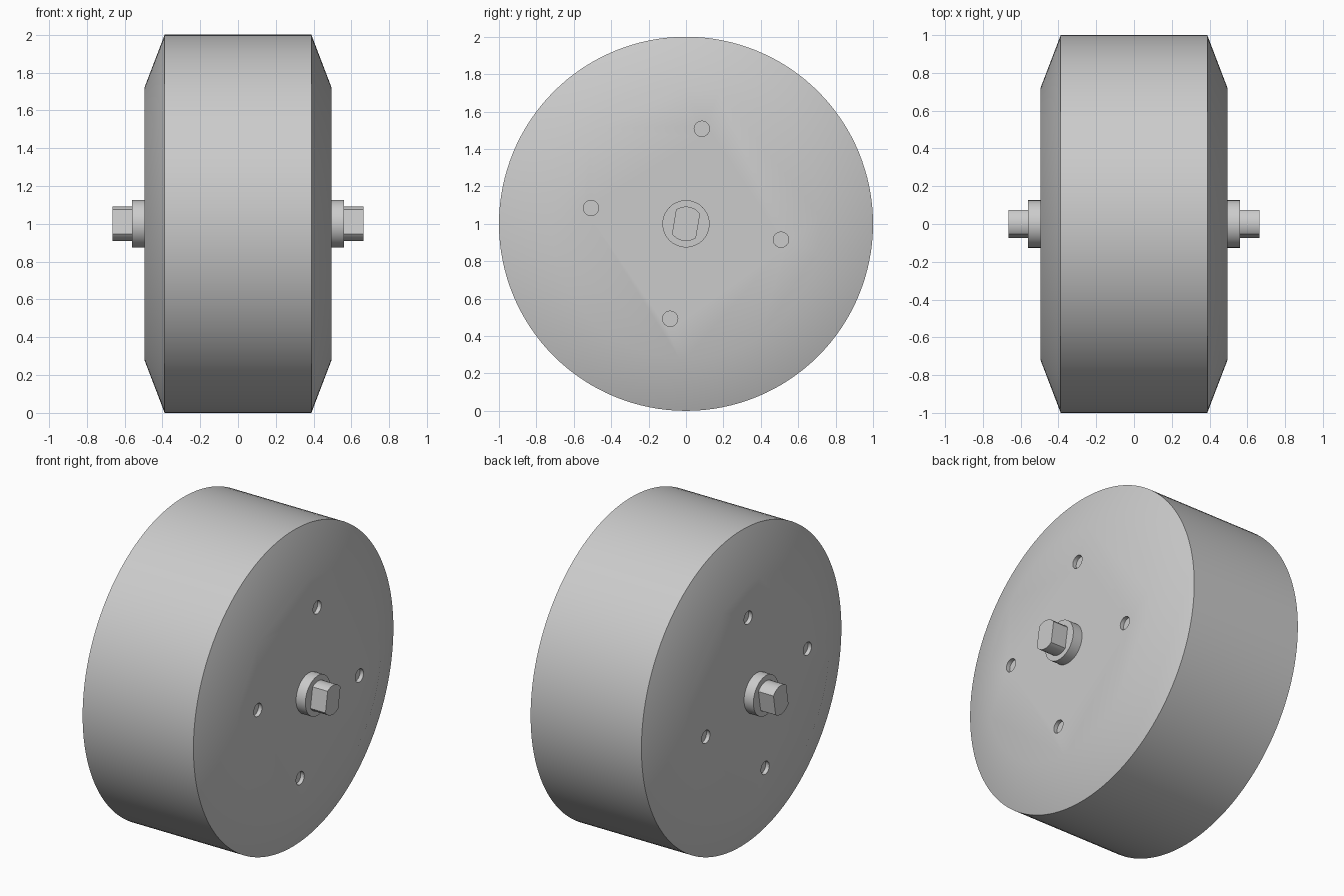
import bpy
import bmesh
from math import sin, cos, pi, asin, acos, radians

if "Cube" in bpy.data.objects:
    bpy.data.objects.remove(bpy.data.objects["Cube"], do_unlink=True)

TILT = radians(9.5)   # turn of the bolt holes and axle flats about the axle
HUB_Z = 1.0

metal = bpy.data.materials.new("plain_grey")
metal.use_nodes = True
GREY = (0.6, 0.6, 0.6, 1)
metal.diffuse_color = GREY
metal.node_tree.nodes["Principled BSDF"].inputs["Base Color"].default_value = GREY


def circle(radius, sides, y=0, z=0):
    return [(y + radius * sin(2 * pi * i / sides), z + radius * cos(2 * pi * i / sides))
            for i in range(sides)]


def double_d(radius, half_width, steps=14):
    """Circle with two parallel flats, turned by TILT."""
    reach = asin(half_width / radius)
    points = []
    for start in (0, pi):
        for i in range(steps + 1):
            a = start + TILT - reach + 2 * reach * i / steps
            points.append((radius * sin(a), radius * cos(a)))
    return points


def add_rings(bm, rings):
    """Skin a closed solid along x through (x, section) rings."""
    loops = [[bm.verts.new((x, y, z + HUB_Z)) for y, z in section] for x, section in rings]
    for a, b in zip(loops, loops[1:]):
        for i in range(len(a)):
            bm.faces.new((a[i - 1], a[i], b[i], b[i - 1]))
    bm.faces.new(loops[0])
    bm.faces.new(loops[-1][::-1])


def make_object(name, solids):
    bm = bmesh.new()
    for rings in solids:
        add_rings(bm, rings)
    bmesh.ops.recalc_face_normals(bm, faces=bm.faces)
    mesh = bpy.data.meshes.new(name)
    bm.to_mesh(mesh)
    bm.free()
    mesh.materials.append(metal)
    obj = bpy.data.objects.new(name, mesh)
    bpy.context.collection.objects.link(obj)
    return obj


def select(obj):
    bpy.ops.object.select_all(action="DESELECT")
    obj.select_set(True)
    bpy.context.view_layer.objects.active = obj


def smooth(obj):
    select(obj)
    bpy.ops.object.shade_smooth_by_angle(angle=radians(30))


# Wheel body: drum with a shallow cone on each side
profile = [(-0.495, 0.72), (-0.388, 1.0), (0.388, 1.0), (0.495, 0.72)]
wheel = make_object("wheel_body", [[(x, circle(r, 128)) for x, r in profile]])

# Four shallow bolt holes in each side
holes = []
for side in (-1, 1):
    for k in range(4):
        a = TILT + k * pi / 2
        section = circle(0.041, 32, 0.515 * sin(a), 0.515 * cos(a))
        holes.append([(side * 0.47, section), (side * 0.55, section)])
cutter = make_object("hole_cutter", holes)
cutter.hide_render = True
cut = wheel.modifiers.new("bolt_holes", "BOOLEAN")
cut.operation = "DIFFERENCE"
cut.solver = "EXACT"
cut.object = cutter
select(wheel)
bpy.ops.object.modifier_apply(modifier=cut.name)
bpy.data.objects.remove(cutter, do_unlink=True)
smooth(wheel)

# Collar and flatted axle end on each side
for side, label in ((1, "left"), (-1, "right")):
    ring = circle(0.126, 64)
    smooth(make_object(label + "_collar", [[(side * 0.48, ring), (side * 0.56, ring)]]))
    shaft = double_d(0.092, 0.065)
    smooth(make_object(label + "_axle_end", [[(side * 0.55, shaft), (side * 0.665, shaft)]]))
